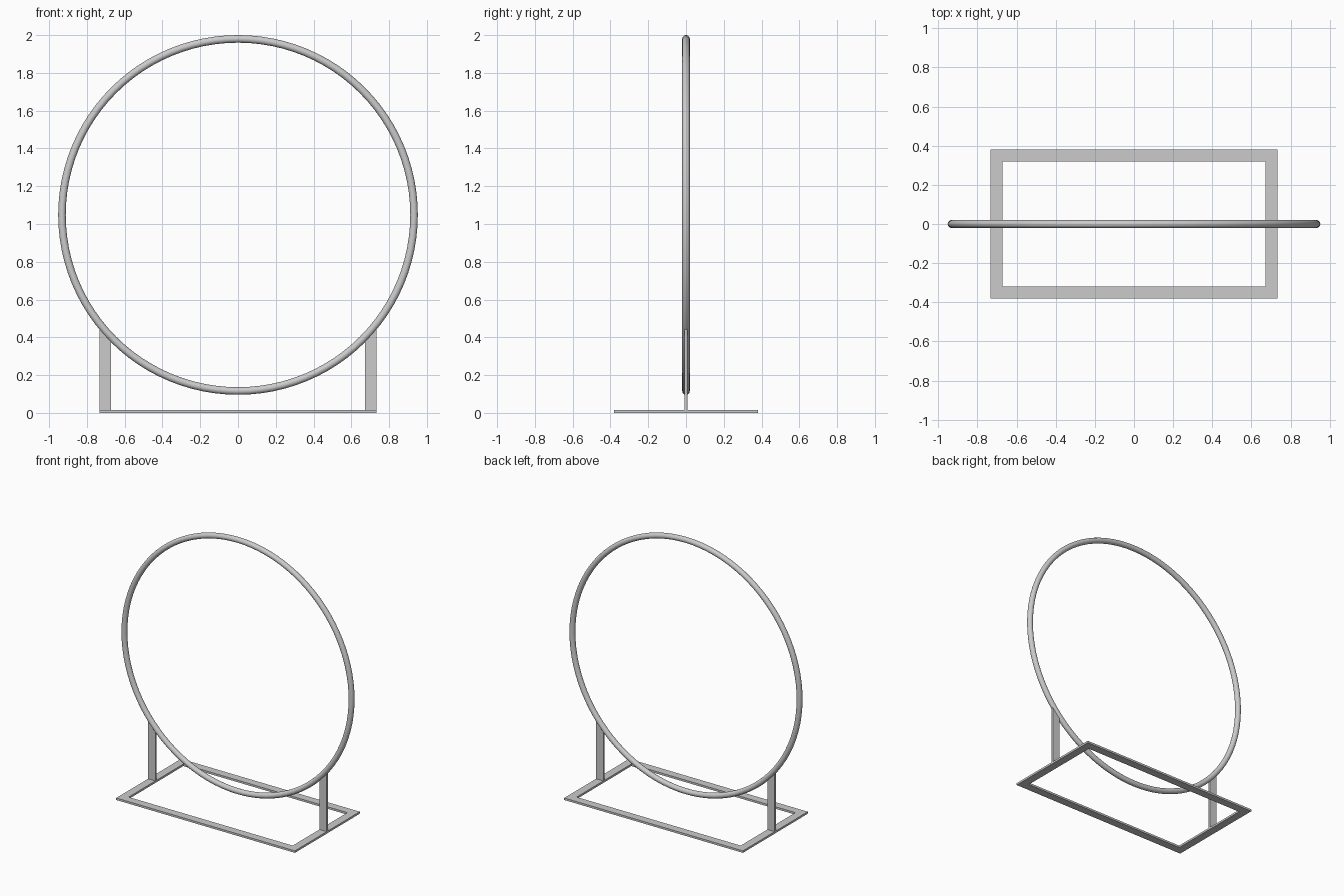
import bpy, bmesh
from math import sqrt

if "Cube" in bpy.data.objects:
    bpy.data.objects.remove(bpy.data.objects["Cube"], do_unlink=True)

RING_R, TUBE_R, RING_Z = 0.932, 0.02, 1.048
HALF_X, HALF_Y, WIDTH, THICK = 0.733, 0.38, 0.06, 0.015

metal = bpy.data.materials.new("light grey metal")
metal.use_nodes = True
grey = (0.6, 0.6, 0.6, 1)
metal.diffuse_color = grey
metal.node_tree.nodes["Principled BSDF"].inputs["Base Color"].default_value = grey


def extruded(name, faces, offset):
    """Build a solid by extruding flat polygons along an offset."""
    bm = bmesh.new()
    for points in faces:
        bm.faces.new([bm.verts.new(p) for p in points])
    bmesh.ops.remove_doubles(bm, verts=bm.verts, dist=1e-5)
    result = bmesh.ops.extrude_face_region(bm, geom=bm.faces[:], use_keep_orig=True)
    moved = [v for v in result["geom"] if isinstance(v, bmesh.types.BMVert)]
    bmesh.ops.translate(bm, verts=moved, vec=offset)
    bmesh.ops.recalc_face_normals(bm, faces=bm.faces)
    mesh = bpy.data.meshes.new(name)
    bm.to_mesh(mesh)
    bm.free()
    mesh.materials.append(metal)
    obj = bpy.data.objects.new(name, mesh)
    bpy.context.collection.objects.link(obj)
    return obj


# Round hoop
bpy.ops.mesh.primitive_torus_add(
    major_radius=RING_R, minor_radius=TUBE_R, major_segments=96, minor_segments=20,
    location=(0, 0, RING_Z), rotation=(1.5707963, 0, 0))
hoop = bpy.context.object
hoop.name = "hoop"
hoop.data.materials.append(metal)
bpy.ops.object.shade_smooth_by_angle()

# Flat rectangular base frame with mitred corners
signs = [(-1, -1), (1, -1), (1, 1), (-1, 1)]
outer = [(sx * HALF_X, sy * HALF_Y, 0) for sx, sy in signs]
inner = [(sx * (HALF_X - WIDTH), sy * (HALF_Y - WIDTH), 0) for sx, sy in signs]
extruded("base_frame",
         [(outer[i], outer[(i + 1) % 4], inner[(i + 1) % 4], inner[i]) for i in range(4)],
         (0, 0, THICK))


# Flat uprights whose slanted tops end inside the hoop
def hoop_height(x):
    return RING_Z - sqrt(RING_R ** 2 - x ** 2)


for side, name in ((1, "left_upright"), (-1, "right_upright")):
    x_in, x_out = HALF_X - WIDTH, HALF_X
    y = -THICK / 2
    extruded(name, [[(side * x_in, y, THICK), (side * x_out, y, THICK),
                     (side * x_out, y, hoop_height(x_out)),
                     (side * x_in, y, hoop_height(x_in))]],
             (0, THICK, 0))
